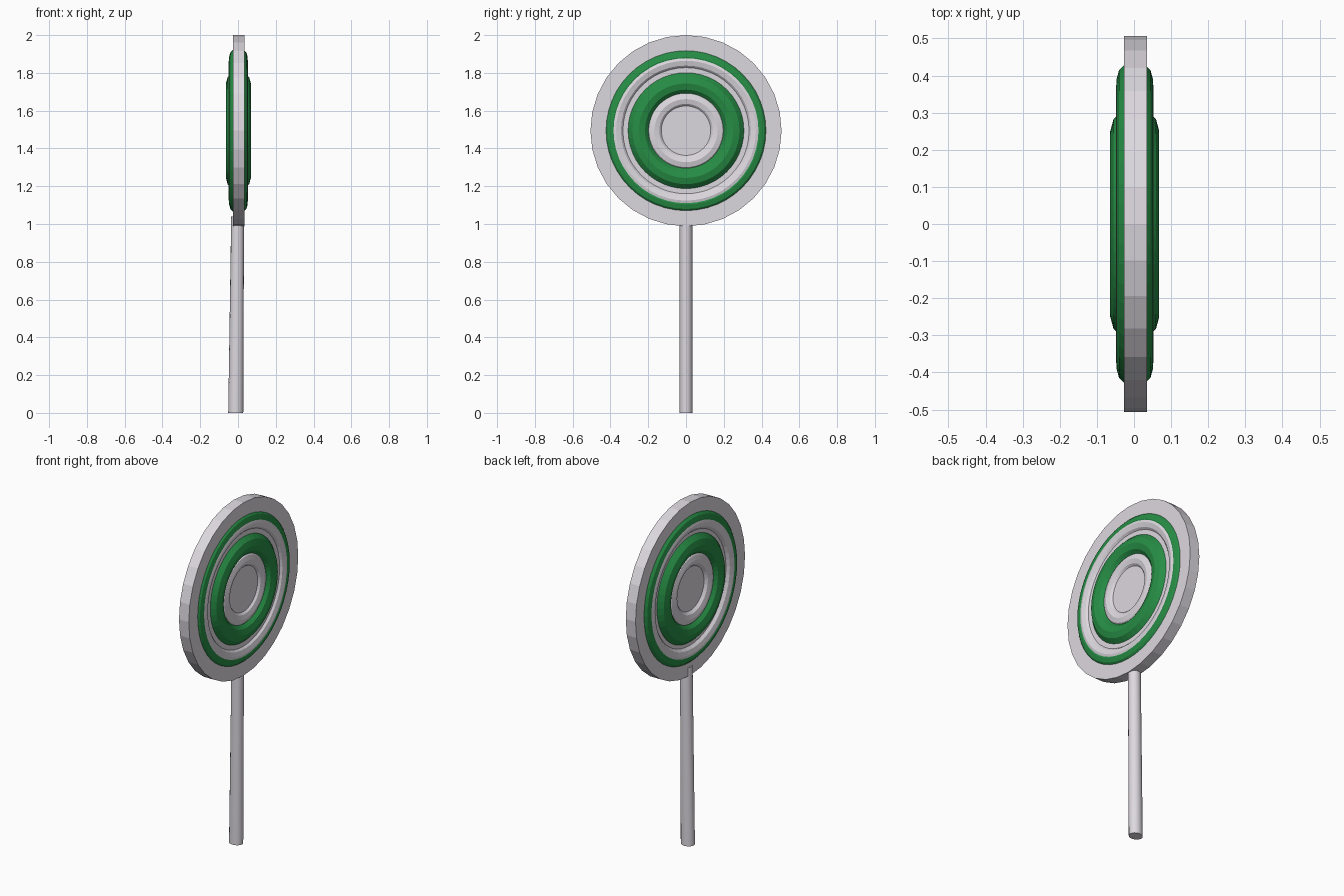
import bpy
from math import pi

if "Cube" in bpy.data.objects:
    bpy.data.objects.remove(bpy.data.objects["Cube"])

CZ = 1.494   # height of the disc centre
CX = 0.002   # disc centre across its thickness
SIDEWAYS = (0, pi / 2, 0)

green = bpy.data.materials.new("green")
green.diffuse_color = (0.02, 0.27, 0.06, 1)
green.use_nodes = True
green.node_tree.nodes["Principled BSDF"].inputs["Base Color"].default_value = green.diffuse_color
white = bpy.data.materials.new("white")
white.diffuse_color = (0.72, 0.69, 0.74, 1)
white.use_nodes = True
white.node_tree.nodes["Principled BSDF"].inputs["Base Color"].default_value = white.diffuse_color


def finish(name, mat):
    ob = bpy.context.object
    ob.name = name
    ob.data.materials.append(mat)
    return ob


def ring(name, major, minor, mat):
    bpy.ops.mesh.primitive_torus_add(
        major_radius=major, minor_radius=minor, major_segments=48,
        minor_segments=12, location=(CX, 0, CZ), rotation=SIDEWAYS)
    return finish(name, mat)


# flat candy disc
bpy.ops.mesh.primitive_cylinder_add(
    vertices=32, radius=0.506, depth=0.063, location=(0.004, 0, CZ),
    rotation=SIDEWAYS)
finish("candy_disc", white)

# nested swirl rings, showing on both faces
ring("outer_green_ring", 0.390, 0.049, green)
ring("outer_white_ring", 0.370, 0.051, white)
ring("inner_green_ring", 0.250, 0.066, green)
ring("inner_white_ring", 0.167, 0.051, white)

# stick, a little deeper at the foot than at the top
bpy.ops.mesh.primitive_cylinder_add(
    vertices=16, radius=0.034, depth=1.04, location=(0, 0, 0.52))
stick = finish("stick", white)
for v in stick.data.vertices:
    if v.co.z < 0:
        v.co.x = v.co.x * 1.17 - 0.012
    else:
        v.co.x -= 0.002
bpy.ops.object.shade_smooth_by_angle(angle=pi / 6)
